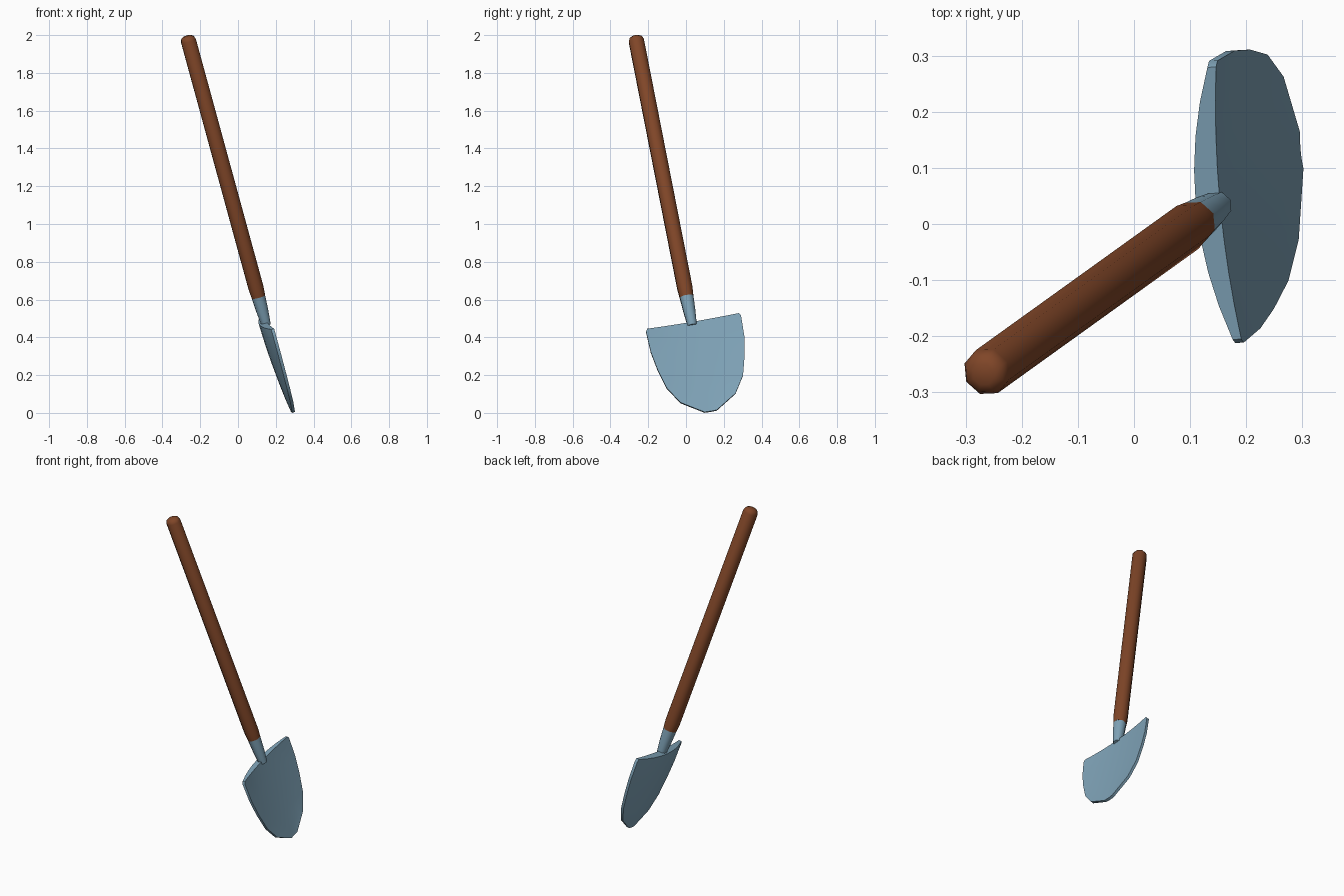
import bpy, bmesh, math
from mathutils import Vector

if "Cube" in bpy.data.objects:
    bpy.data.objects.remove(bpy.data.objects["Cube"])

# Tilted frame: UP along the handle, SIDE across the blade, OUT from blade face
JOIN = Vector((0.108, 0.003, 0.615))          # where wood meets metal
UP = Vector((-0.373, -0.268, 1.365)).normalized()
SIDE = Vector((-0.093, 0.98, 0.175))
SIDE = (SIDE - UP * SIDE.dot(UP)).normalized()
OUT = SIDE.cross(UP).normalized()
BLADE = Vector((0.161, 0.037, 0.485))         # middle of the blade's top edge


def material(name, rgb):
    m = bpy.data.materials.new(name)
    m.diffuse_color = (*rgb, 1)
    m.use_nodes = True
    m.node_tree.nodes["Principled BSDF"].inputs["Base Color"].default_value = m.diffuse_color
    return m


def loft(name, rings, mat, angle):
    """Closed skin over a list of equally long point rings."""
    bm = bmesh.new()
    loops = [[bm.verts.new(p) for p in ring] for ring in rings]
    n = len(loops[0])
    for a, b in zip(loops, loops[1:]):
        for i in range(n):
            j = (i + 1) % n
            bm.faces.new((a[i], a[j], b[j], b[i]))
    bm.faces.new(loops[0])
    bm.faces.new(loops[-1])
    bmesh.ops.recalc_face_normals(bm, faces=bm.faces)
    mesh = bpy.data.meshes.new(name)
    bm.to_mesh(mesh)
    bm.free()
    mesh.materials.append(mat)
    ob = bpy.data.objects.new(name, mesh)
    bpy.context.collection.objects.link(ob)
    bpy.ops.object.select_all(action='DESELECT')
    ob.select_set(True)
    bpy.context.view_layer.objects.active = ob
    bpy.ops.object.shade_smooth_by_angle(angle=math.radians(angle))


def rod_rings(profile, sides=8):
    """Rings of (distance along UP from JOIN, radius)."""
    return [[JOIN + UP * t + (SIDE * math.cos(k) + OUT * math.sin(k)) * r
             for k in (math.tau * (i + 0.5) / sides for i in range(sides))]
            for t, r in profile]


def blade_ring(drop, half, dish, bulge, cols=8):
    """Cross-section: slightly dished front, bulging back, thin rim."""
    front, back = [], []
    for i in range(cols + 1):
        s = -1 + 2 * i / cols
        mid = 1 - s * s
        p = BLADE - UP * drop + SIDE * half * s
        front.append(p + OUT * (0.008 - dish * mid))
        back.append(p - OUT * (0.008 + bulge * mid))
    return front + back[::-1]


wood = material("brown wood", (0.216, 0.061, 0.021))
steel = material("blue grey steel", (0.212, 0.365, 0.475))

# Wooden handle with a rounded end
loft("handle", rod_rings([(0, 0.039), (0.05, 0.043), (1.43, 0.043),
                          (1.447, 0.036), (1.456, 0.02)]), wood, 50)

# Tapered metal socket
loft("socket", rod_rings([(0.004, 0.039), (-0.08, 0.034), (-0.16, 0.026)]),
     steel, 50)

# Rounded blade: drop below the top edge, half width, dish, back bulge
loft("blade", [blade_ring(*row) for row in (
    (0.0, 0.247, 0.016, 0.045), (0.014, 0.256, 0.016, 0.045),
    (0.13, 0.252, 0.015, 0.041), (0.23, 0.235, 0.013, 0.034),
    (0.34, 0.205, 0.010, 0.024), (0.43, 0.148, 0.006, 0.014),
    (0.503, 0.033, 0.002, 0.003))], steel, 40)
